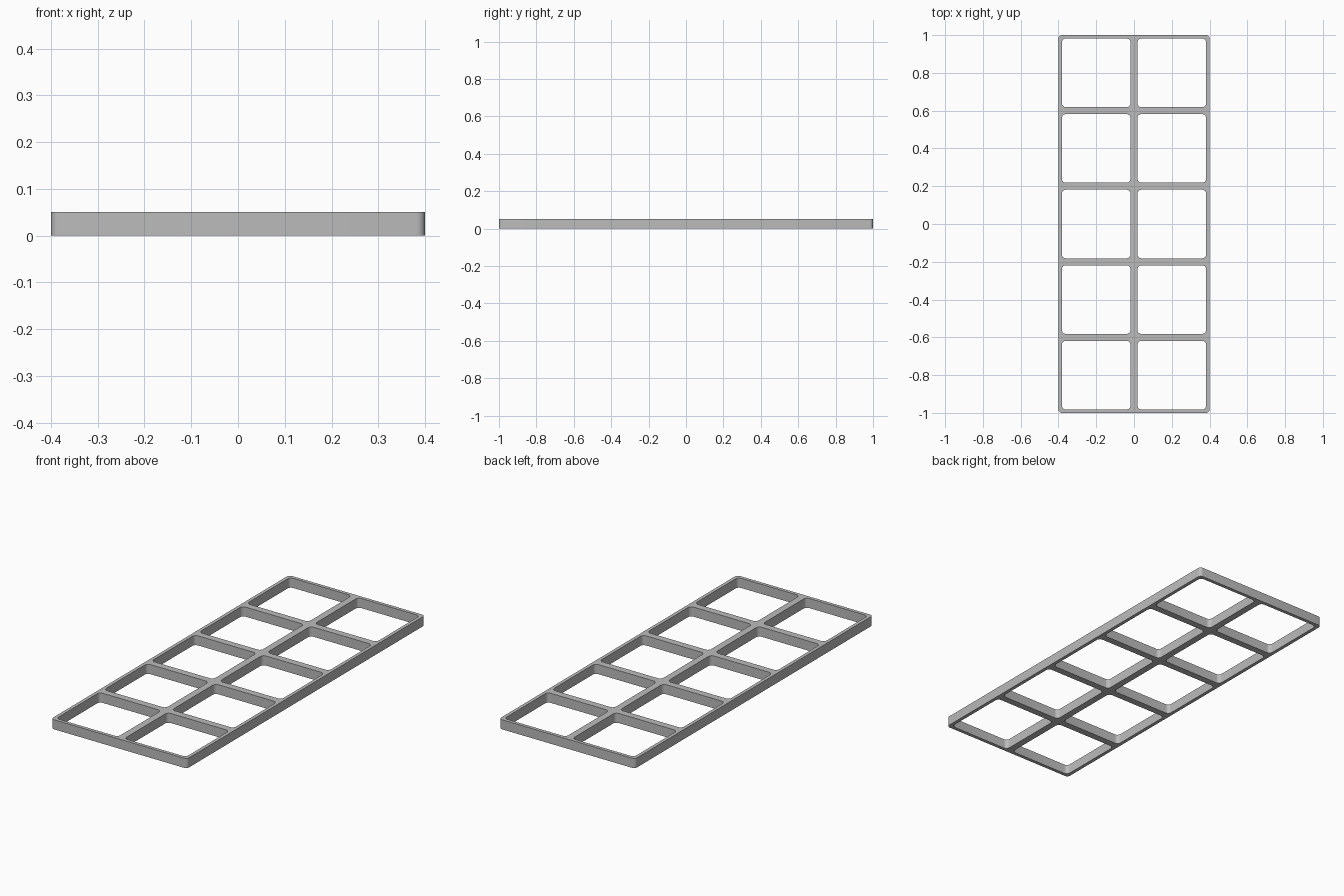
import bpy
import math

COLS, ROWS = 2, 5
PITCH = 0.4
HOLE = 0.363
HEIGHT = 0.051

cube = bpy.data.objects.get("Cube")
if cube:
    bpy.data.objects.remove(cube, do_unlink=True)

# Single grey material
grey = bpy.data.materials.new("plain_grey")
grey.use_nodes = True
colour = (0.5, 0.5, 0.5, 1.0)
grey.diffuse_color = colour
grey.node_tree.nodes["Principled BSDF"].inputs["Base Color"].default_value = colour


def add_rounded_rect(curve, cx, cy, width, depth, radius, steps=6):
    """Add a closed outline with rounded corners to a flat curve."""
    points = []
    for corner, (sx, sy) in enumerate([(1, 1), (-1, 1), (-1, -1), (1, -1)]):
        for i in range(steps + 1):
            a = math.pi / 2 * (corner + i / steps)
            points.append((cx + sx * (width / 2 - radius) + radius * math.cos(a),
                           cy + sy * (depth / 2 - radius) + radius * math.sin(a)))
    spline = curve.splines.new('POLY')
    spline.points.add(len(points) - 1)
    for p, (x, y) in zip(spline.points, points):
        p.co = (x, y, 0, 1)
    spline.use_cyclic_u = True


# Frame outline with a grid of rounded openings, extruded to a slab
outline = bpy.data.curves.new("grid_frame", 'CURVE')
outline.dimensions = '2D'
outline.fill_mode = 'BOTH'
outline.extrude = HEIGHT / 2
add_rounded_rect(outline, 0, 0, COLS * PITCH, ROWS * PITCH, 0.018)
for col in range(COLS):
    for row in range(ROWS):
        add_rounded_rect(outline, (col - (COLS - 1) / 2) * PITCH,
                         (row - (ROWS - 1) / 2) * PITCH, HOLE, HOLE, 0.02)
outline.materials.append(grey)

frame = bpy.data.objects.new("grid_frame", outline)
frame.location.z = HEIGHT / 2
bpy.context.collection.objects.link(frame)

# Convert to a clean welded mesh, smooth only around the corners
bpy.ops.object.select_all(action='DESELECT')
frame.select_set(True)
bpy.context.view_layer.objects.active = frame
bpy.ops.object.convert(target='MESH')
bpy.ops.object.mode_set(mode='EDIT')
bpy.ops.mesh.select_all(action='SELECT')
bpy.ops.mesh.remove_doubles(threshold=0.0001)
bpy.ops.mesh.normals_make_consistent(inside=False)
bpy.ops.object.mode_set(mode='OBJECT')
bpy.ops.object.shade_smooth_by_angle(angle=math.radians(35))
